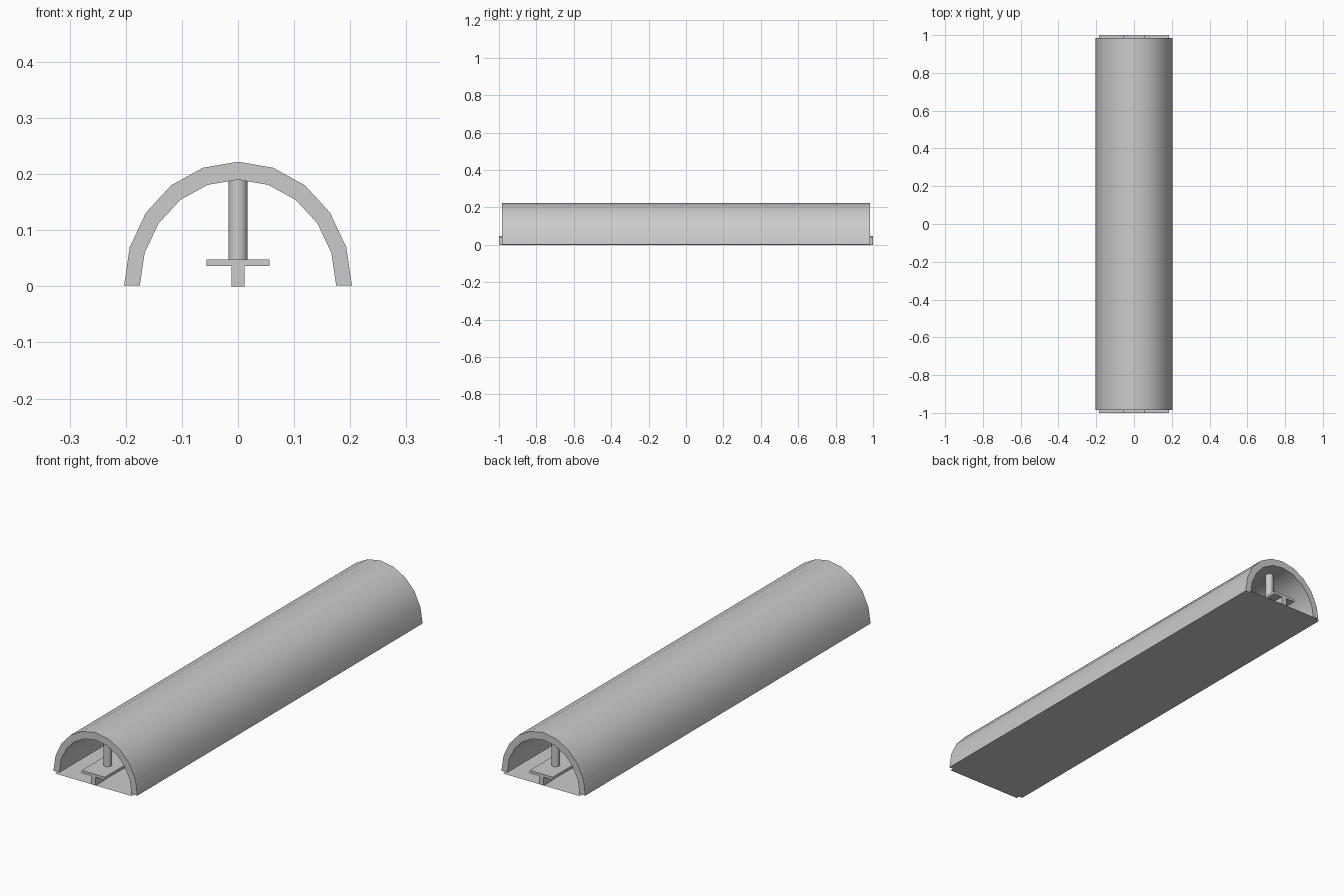
import bpy, bmesh
from math import sin, cos, pi, radians

if "Cube" in bpy.data.objects:
    bpy.data.objects.remove(bpy.data.objects["Cube"])


def finish(name, bm, smooth=False):
    me = bpy.data.meshes.new(name)
    bm.to_mesh(me)
    bm.free()
    ob = bpy.data.objects.new(name, me)
    bpy.context.collection.objects.link(ob)
    if smooth:
        bpy.ops.object.select_all(action='DESELECT')
        ob.select_set(True)
        bpy.context.view_layer.objects.active = ob
        bpy.ops.object.shade_smooth_by_angle(angle=radians(35))
    return ob


def extrude_profile(name, pts, half, smooth=False):
    """Closed x-z outline swept along y from -half to half."""
    bm = bmesh.new()
    face = bm.faces.new([bm.verts.new((x, -half, z)) for x, z in pts])
    res = bmesh.ops.extrude_face_region(bm, geom=[face], use_keep_orig=True)
    moved = [g for g in res["geom"] if isinstance(g, bmesh.types.BMVert)]
    bmesh.ops.translate(bm, verts=moved, vec=(0, 2 * half, 0))
    bmesh.ops.recalc_face_normals(bm, faces=bm.faces[:])
    return finish(name, bm, smooth)


def arc(rx, rz, n=10):
    return [(rx * cos(pi * i / n), 0.001 + rz * sin(pi * i / n)) for i in range(n + 1)]


# Ten-sided vaulted tunnel shell
extrude_profile("tunnel_shell", arc(0.203, 0.221) + arc(0.175, 0.189)[::-1], 0.985, True)

# Flat floor sheet, slightly longer than the shell
bm = bmesh.new()
bm.faces.new([bm.verts.new(p) for p in
              ((-0.185, -1, 0), (0.185, -1, 0), (0.185, 1, 0), (-0.185, 1, 0))])
finish("floor", bm)

# T-section rail down the middle
half_t = [(0.012, 0), (0.012, 0.036), (0.056, 0.036), (0.056, 0.048)]
extrude_profile("rail", half_t + [(-x, z) for x, z in reversed(half_t)], 1.0)

# Round posts joining the rail to the crown of the vault
POSTS, FIRST = 10, -0.9
z0, z1 = 0.046, 0.195
for i in range(POSTS):
    bm = bmesh.new()
    bmesh.ops.create_cone(bm, cap_ends=True, segments=32,
                          radius1=0.017, radius2=0.017, depth=z1 - z0)
    post = finish(f"post_{i + 1}", bm, True)
    post.location = (0, FIRST - 2 * FIRST * i / (POSTS - 1), (z0 + z1) / 2)
